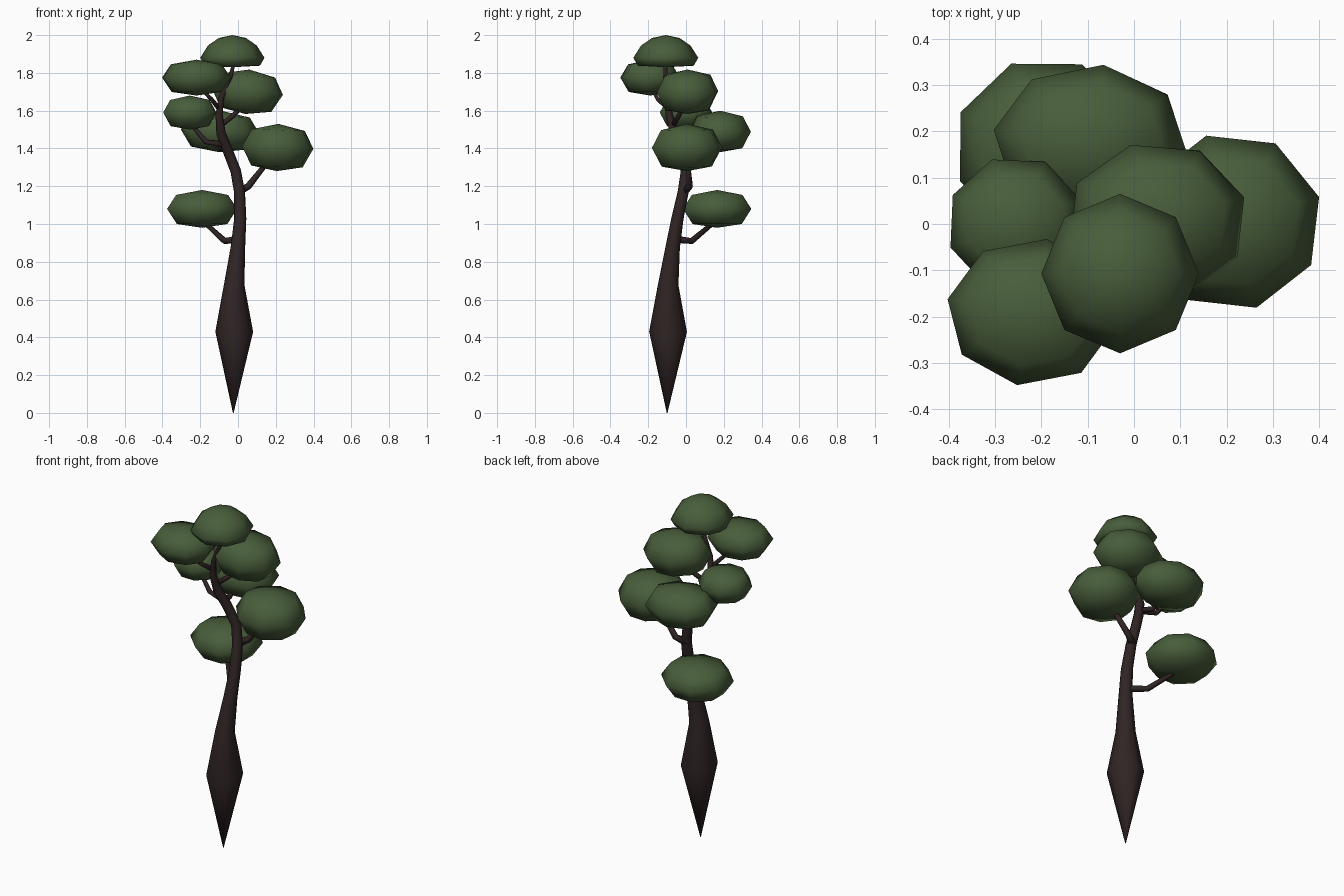
import bpy, bmesh, math
from mathutils import Vector, Matrix

cube = bpy.data.objects.get("Cube")
if cube:
    bpy.data.objects.remove(cube, do_unlink=True)


def make_material(name, rgb):
    mat = bpy.data.materials.new(name)
    mat.use_nodes = True
    color = (*rgb, 1)
    mat.diffuse_color = color
    bsdf = mat.node_tree.nodes["Principled BSDF"]
    bsdf.inputs["Base Color"].default_value = color
    bsdf.inputs["Roughness"].default_value = 0.9
    return mat


BARK = make_material("dark_bark", (0.03, 0.018, 0.018))
LEAF = make_material("leaf_green", (0.065, 0.11, 0.043))


def finish(bm, name, mat):
    bmesh.ops.recalc_face_normals(bm, faces=bm.faces)
    for face in bm.faces:
        face.smooth = True
    mesh = bpy.data.meshes.new(name)
    bm.to_mesh(mesh)
    bm.free()
    mesh.materials.append(mat)
    obj = bpy.data.objects.new(name, mesh)
    bpy.context.collection.objects.link(obj)
    return obj


def skin(bm, rings):
    """Join successive rings with quads and close both ends."""
    count = len(rings[0])
    for low, high in zip(rings, rings[1:]):
        for i in range(count):
            j = (i + 1) % count
            bm.faces.new((low[i], low[j], high[j], high[i]))
    bm.faces.new(rings[0][::-1])
    bm.faces.new(rings[-1])


def tube(name, path, sides):
    """Tapered limb through (x, y, z, radius) points."""
    bm = bmesh.new()
    pts = [Vector(p[:3]) for p in path]
    rings = []
    for k, p in enumerate(pts):
        along = pts[min(k + 1, len(pts) - 1)] - pts[max(k - 1, 0)]
        turn = Vector((0, 0, 1)).rotation_difference(along)
        ring = []
        for i in range(sides):
            a = math.tau * i / sides
            ring.append(bm.verts.new(p + turn @ Vector((math.cos(a), math.sin(a), 0)) * path[k][3]))
        rings.append(ring)
    skin(bm, rings)
    return finish(bm, name, BARK)


ROUND = [(-0.8, 0.72), (0, 1), (0.74, 0.74)]
DOME = [(-0.62, 0.86), (-0.2, 1), (0.45, 0.76), (0.85, 0.42)]


def foliage(name, center, size, spin, tilt, profile=ROUND, ends=(-1, 1)):
    """Flattened eight-sided leaf clump with a pole at each end."""
    bm = bmesh.new()
    rings = []
    for z, r in profile:
        ring = []
        for i in range(8):
            a = math.tau * i / 8 + math.radians(spin)
            ring.append(bm.verts.new((r * math.cos(a), r * math.sin(a), z)))
        rings.append(ring)
    skin(bm, rings)
    caps = [f for f in bm.faces if len(f.verts) == 8]
    for face in caps:
        pole = bmesh.ops.poke(bm, faces=[face])["verts"][0]
        pole.co.z = ends[0] if pole.co.z < 0 else ends[1]
    place = (Matrix.Translation(center) @ Matrix.Rotation(math.radians(tilt), 4, "Y")
             @ Matrix.Diagonal((*size, 1)))
    bm.transform(place)
    return finish(bm, name, LEAF)


# Trunk: pointed root, swollen base, leaning and curving stem
tube("trunk", [
    (-0.025, -0.1, 0, 0.002), (-0.02, -0.095, 0.43, 0.1), (-0.02, -0.094, 0.68, 0.054),
    (0, -0.07, 0.88, 0.038), (0.012, -0.045, 1.03, 0.032), (0.008, -0.015, 1.17, 0.029),
    (-0.012, 0, 1.28, 0.028), (-0.055, -0.025, 1.39, 0.027), (-0.09, -0.06, 1.48, 0.025),
    (-0.1, -0.09, 1.58, 0.019), (-0.088, -0.1, 1.67, 0.014), (-0.04, -0.108, 1.78, 0.011),
    (-0.02, -0.11, 1.86, 0.009)], 8)

# Branches reaching into each leaf clump
BRANCHES = {
    "lowest_branch": [(0.005, -0.06, 0.92, 0.02), (-0.07, 0.03, 0.91, 0.017), (-0.18, 0.15, 1.01, 0.012)],
    "left_branch": [(0, -0.01, 1.17, 0.022), (0.055, 0.02, 1.2, 0.018), (0.15, 0.01, 1.32, 0.013)],
    "back_branch": [(-0.07, -0.04, 1.42, 0.018), (-0.09, 0.05, 1.4, 0.015), (-0.1, 0.14, 1.45, 0.011)],
    "right_branch": [(-0.07, -0.04, 1.42, 0.018), (-0.17, -0.02, 1.435, 0.014), (-0.25, 0, 1.53, 0.011)],
    "inner_branch": [(-0.095, -0.07, 1.52, 0.015), (-0.03, -0.04, 1.57, 0.013), (0.04, 0, 1.64, 0.01)],
    "upper_branch": [(-0.1, -0.09, 1.61, 0.013), (-0.14, -0.15, 1.66, 0.011), (-0.2, -0.18, 1.72, 0.009)],
}
for name, path in BRANCHES.items():
    tube(name, path, 6)

# Leaf clumps
foliage("lowest_leaves", (-0.19, 0.165, 1.08), (0.2, 0.195, 0.1), 22, 0)
foliage("left_leaves", (0.21, 0.005, 1.405), (0.197, 0.193, 0.125), 16, 2)
foliage("back_leaves", (-0.095, 0.18, 1.49), (0.21, 0.165, 0.11), -8, 3)
foliage("right_leaves", (-0.255, 0, 1.59), (0.15, 0.148, 0.09), 20, 0)
foliage("inner_leaves", (0.05, 0.008, 1.7), (0.197, 0.17, 0.118), 17, 5)
foliage("upper_leaves", (-0.22, -0.19, 1.775), (0.185, 0.16, 0.095), -10, 0)
foliage("top_leaves", (-0.03, -0.107, 1.9), (0.17, 0.172, 0.1), 0, 0, DOME, (-0.7, 1))
